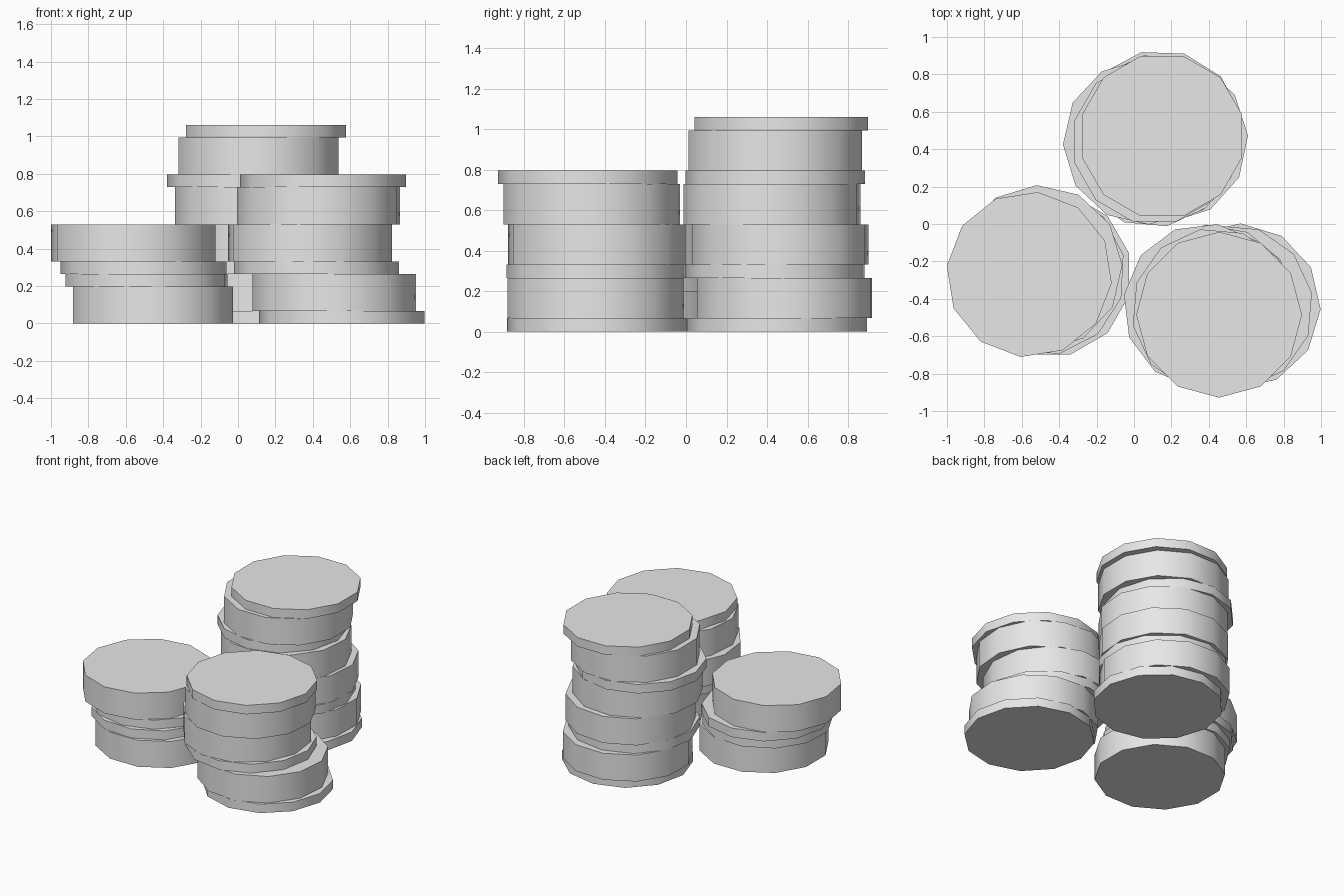
import bpy
from math import radians

cube = bpy.data.objects.get("Cube")
if cube:
    bpy.data.objects.remove(cube, do_unlink=True)

# One plain grey for every disc
grey = bpy.data.materials.new("plain grey")
grey.use_nodes = True
colour = (0.8, 0.8, 0.8, 1)
grey.diffuse_color = colour
grey.node_tree.nodes["Principled BSDF"].inputs["Base Color"].default_value = colour

RADIUS = 0.443
THICK, THIN = 0.198, 0.067


def disc(name, x, y, base, height, turn):
    # A twelve-sided disc with a vertex pointing along the turn angle
    bpy.ops.mesh.primitive_cylinder_add(
        vertices=12, radius=RADIUS, depth=height,
        location=(x, y, base + height / 2), rotation=(0, 0, radians(turn)))
    ob = bpy.context.object
    ob.name = name
    ob.data.materials.append(grey)
    bpy.ops.object.shade_smooth_by_angle(angle=radians(40))


# Each stack from the ground up: x, y, height, turn
stacks = {
    "right_stack": [
        (-0.455, -0.27, THICK, 15),
        (-0.49, -0.26, THIN, 12),
        (-0.505, -0.235, THIN, 2),
        (-0.56, -0.27, THICK, -6),
    ],
    "left_stack": [
        (0.555, -0.44, THIN, -2),
        (0.515, -0.445, THICK, 10),
        (0.42, -0.445, THIN, 5),
        (0.385, -0.44, THICK, -8),
        (0.43, -0.465, THICK, 10),
        (0.455, -0.485, THIN, 0),
    ],
    "back_stack": [
        (0.167, 0.45, THIN, 3),
        (0.14, 0.487, THICK, 13),
        (0.12, 0.44, THIN, 5),
        (0.13, 0.465, THICK, 10),
        (0.10, 0.425, THICK, 10),
        (0.063, 0.44, THIN, 2),
        (0.11, 0.44, THICK, 15),
        (0.15, 0.47, THIN, 15),
    ],
}

for stack, discs in stacks.items():
    base = 0
    for number, (x, y, height, turn) in enumerate(discs, 1):
        disc(f"{stack}_disc_{number}", x, y, base, height, turn)
        base += height
